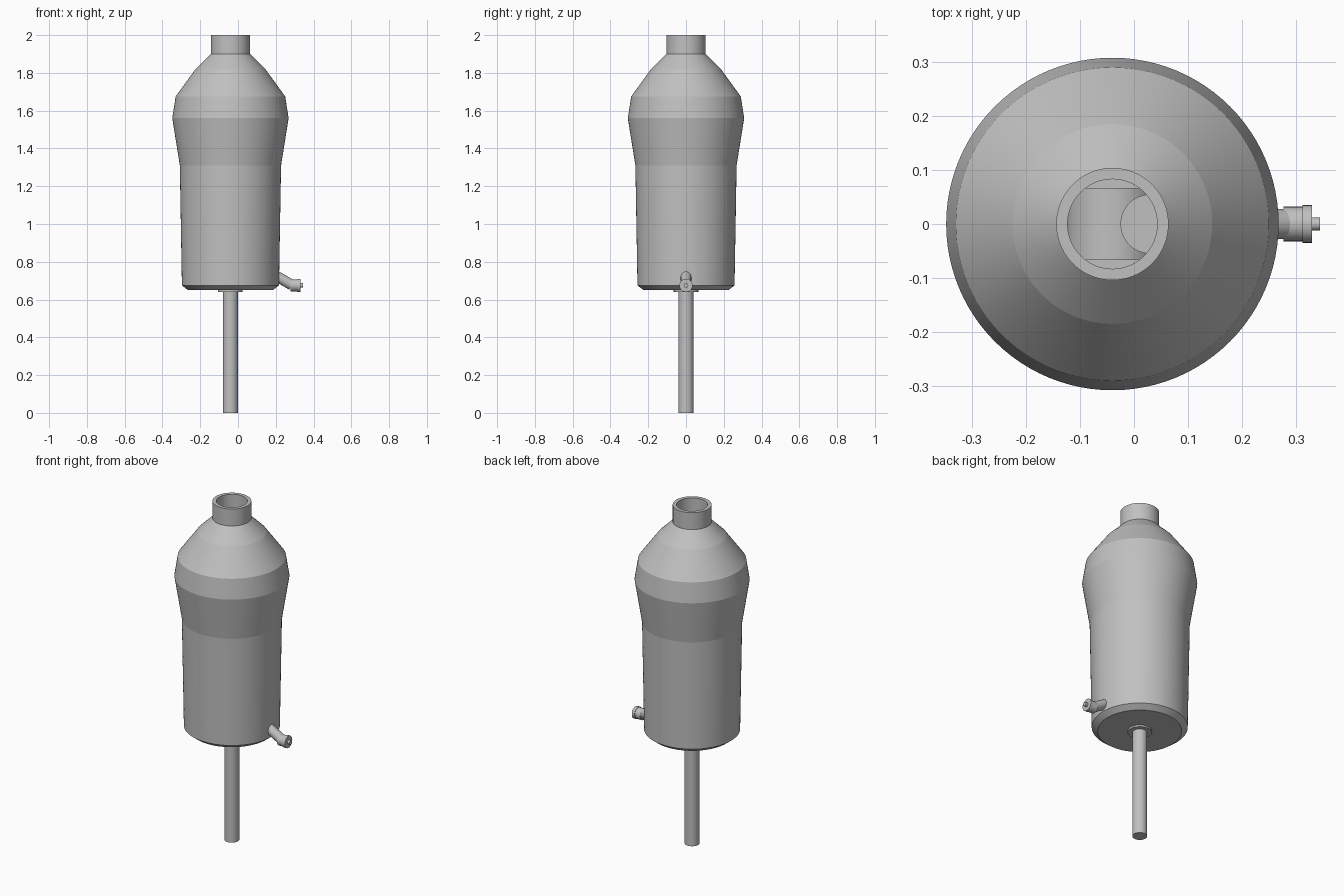
import bpy, bmesh, math
from mathutils import Vector

if "Cube" in bpy.data.objects:
    bpy.data.objects.remove(bpy.data.objects["Cube"])

AXIS_X = -0.04  # vessel centreline

grey = bpy.data.materials.new("light_grey")
grey.diffuse_color = (0.53, 0.53, 0.53, 1)
grey.use_nodes = True
grey.node_tree.nodes["Principled BSDF"].inputs["Base Color"].default_value = grey.diffuse_color


def lathe(name, profile, origin, direction=(0, 0, 1), segments=48, closed=False, angle=20):
    """Revolve (radius, distance) points about a direction; radius 0 makes a pole."""
    bm = bmesh.new()
    turn = Vector((0, 0, 1)).rotation_difference(Vector(direction))
    rings = []
    for r, h in profile:
        count = 1 if r == 0 else segments
        ring = []
        for i in range(count):
            a = 2 * math.pi * i / segments
            p = Vector((r * math.cos(a), r * math.sin(a), h))
            ring.append(bm.verts.new(turn @ p + Vector(origin)))
        rings.append(ring)
    pairs = list(zip(rings, rings[1:]))
    if closed:
        pairs.append((rings[-1], rings[0]))
    for a, b in pairs:
        for i in range(segments):
            j = (i + 1) % segments
            if len(a) == 1:
                bm.faces.new((a[0], b[j], b[i]))
            elif len(b) == 1:
                bm.faces.new((a[i], a[j], b[0]))
            else:
                bm.faces.new((a[i], a[j], b[j], b[i]))
    bmesh.ops.recalc_face_normals(bm, faces=bm.faces)
    mesh = bpy.data.meshes.new(name)
    bm.to_mesh(mesh)
    bm.free()
    mesh.materials.append(grey)
    obj = bpy.data.objects.new(name, mesh)
    bpy.context.collection.objects.link(obj)
    bpy.ops.object.select_all(action='DESELECT')
    obj.select_set(True)
    bpy.context.view_layer.objects.active = obj
    bpy.ops.object.shade_smooth_by_angle(angle=math.radians(angle))
    return obj


# Hollow vessel: outer wall upward, over the neck rim, inner wall downward
outer = [(0, 0.65), (0.225, 0.65), (0.257, 0.675), (0.268, 1.31), (0.308, 1.56),
         (0.29, 1.675), (0.185, 1.82), (0.104, 1.9), (0.104, 2.0)]
inner = [(0.083, 2.0), (0.083, 1.89), (0.17, 1.805), (0.27, 1.665), (0.286, 1.56),
         (0.246, 1.31), (0.235, 0.69), (0, 0.69)]
lathe("vessel_body", outer + inner, (AXIS_X, 0, 0), segments=96, angle=6)

# Drain stem and its collar under the vessel
lathe("stem", [(0, 0), (0.04, 0), (0.04, 1.3), (0, 1.3)], (AXIS_X, 0, 0))
lathe("stem_collar", [(0.035, 0.64), (0.065, 0.64), (0.065, 0.655), (0.035, 0.655)],
      (AXIS_X, 0, 0), closed=True)

# Cross drum on top of the inner stem, with an upright port beside it
lathe("inner_drum", [(0, -0.067), (0.085, -0.067), (0.085, 0.067), (0, 0.067)],
      (AXIS_X, 0, 1.36), direction=(0, 1, 0))
lathe("inner_port", [(0, 1.36), (0.055, 1.36), (0.055, 1.45), (0, 1.45)], (0.03, 0, 0))

# Sloping side arm
start, end = Vector((0.185, 0, 0.735)), Vector((0.285, 0, 0.677))
length = (end - start).length
lathe("side_arm", [(0, 0), (0.028, 0), (0.028, length), (0, length)],
      start, direction=(end - start).normalized(), segments=32)

# Hose fitting: hub, raised end band and small nozzle
lathe("side_fitting", [(0, 0.277), (0.032, 0.277), (0.032, 0.312), (0.035, 0.312),
                       (0.035, 0.33), (0.012, 0.33), (0.012, 0.345), (0, 0.345)],
      (0, 0, 0.675), direction=(1, 0, 0), segments=32)
